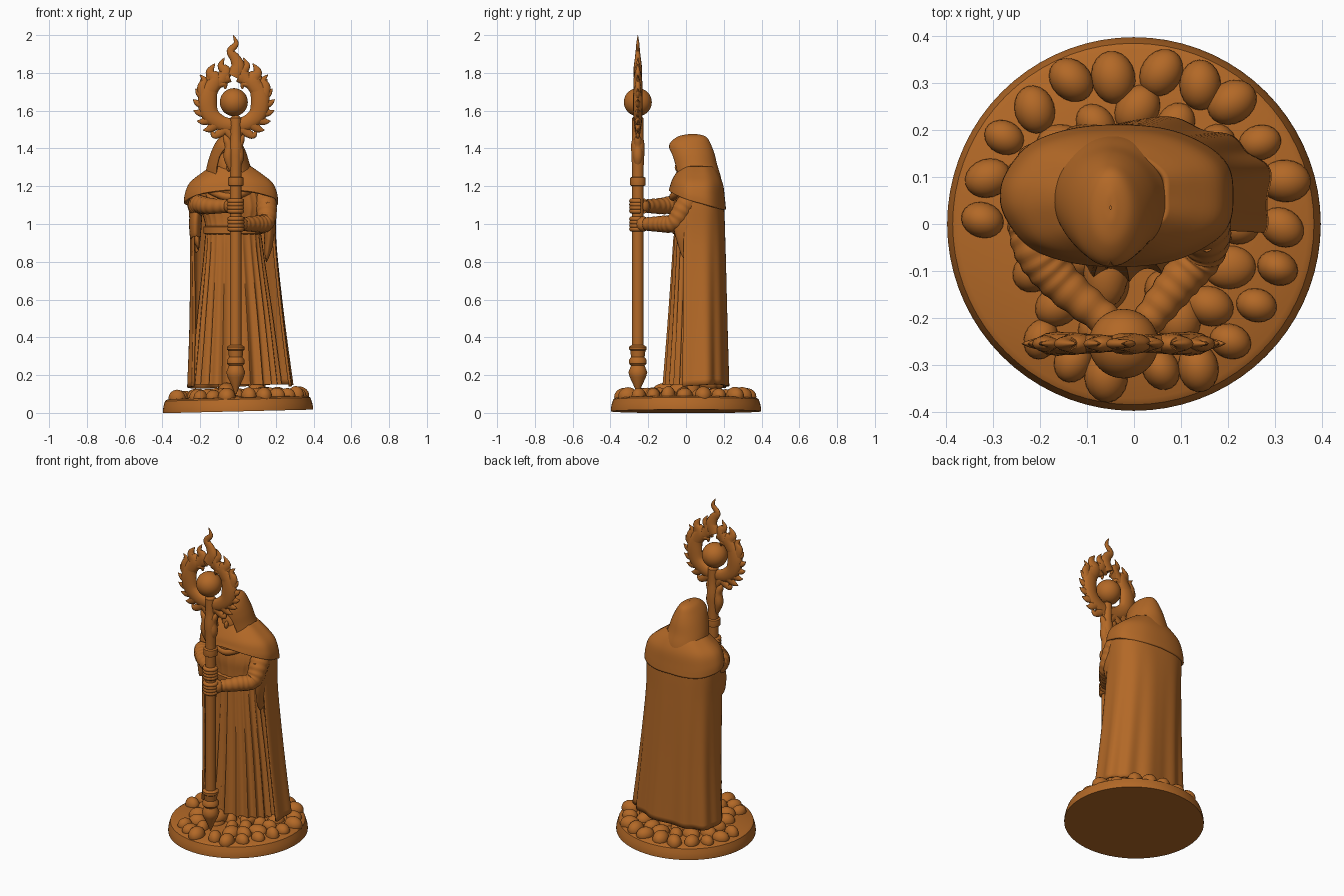
import bpy, bmesh, random
from math import sin, cos, pi, radians, copysign
from mathutils import Vector, Matrix

if "Cube" in bpy.data.objects:
    bpy.data.objects.remove(bpy.data.objects["Cube"])

random.seed(4)
mat = bpy.data.materials.new("bronze_brown")
mat.diffuse_color = (0.45, 0.14, 0.02, 1)
mat.use_nodes = True
mat.node_tree.nodes["Principled BSDF"].inputs["Base Color"].default_value = mat.diffuse_color
SX, SY = -0.012, -0.255          # staff axis


def finish(name, bm, thick=0, angle=50):
    bmesh.ops.recalc_face_normals(bm, faces=bm.faces)
    me = bpy.data.meshes.new(name)
    bm.to_mesh(me)
    bm.free()
    ob = bpy.data.objects.new(name, me)
    bpy.context.collection.objects.link(ob)
    me.materials.append(mat)
    bpy.ops.object.select_all(action='DESELECT')
    bpy.context.view_layer.objects.active = ob
    ob.select_set(True)
    bpy.ops.object.shade_smooth_by_angle(angle=radians(angle))
    if thick:
        m = ob.modifiers.new("thickness", 'SOLIDIFY')
        m.thickness = thick
        m.offset = 0
    return ob


def smooth(rows, n):
    """Catmull-Rom samples through tuples of any length."""
    out, last = [], len(rows) - 1
    for i in range(n + 1):
        u = i / n * last
        k = min(int(u), last - 1)
        t = u - k
        q = [rows[max(0, min(last, k + d))] for d in (-1, 0, 1, 2)]
        out.append([0.5 * (2*b + (c-a)*t + (2*a-5*b+4*c-d)*t*t + (3*b-a-3*c+d)*t**3)
                    for a, b, c, d in zip(*q)])
    return out


def skin(bm, grid, closed=True, cap=True):
    vs = [[bm.verts.new(p) for p in row] for row in grid]
    n = len(vs[0])
    for a, b in zip(vs, vs[1:]):
        for j in range(n if closed else n - 1):
            k = (j + 1) % n
            bm.faces.new((a[j], a[k], b[k], b[j]))
    if closed and cap:
        bm.faces.new(vs[0])
        bm.faces.new(vs[-1])


def tube(bm, pts, ref=(0, 1, 0), flat=1, n=24, seg=12, wrinkle=0, waves=8):
    """Tapered tube through (x, y, z, radius) points; flat squashes it along ref."""
    path = smooth(pts, n)
    grid = []
    for i, p in enumerate(path):
        t = Vector(path[min(i+1, n)][:3]) - Vector(path[max(i-1, 0)][:3])
        side = t.cross(Vector(ref)).normalized()
        up = side.cross(t).normalized()
        r = max(p[3], .001) + wrinkle * sin(i / n * waves * 2 * pi)
        grid.append([Vector(p[:3]) + side*r*cos(a) + up*r*flat*sin(a)
                     for a in (2*pi*j/seg for j in range(seg))])
    skin(bm, grid)


def lathe(bm, profile, x, y, seg=28):
    skin(bm, [[(x + r*cos(2*pi*j/seg), y + r*sin(2*pi*j/seg), z) for j in range(seg)]
              for r, z in profile])


def ball(bm, loc, scale, rot=0, sub=3):
    m = Matrix.Translation(loc) @ Matrix.Rotation(rot, 4, 'Z') @ Matrix.Diagonal((*scale, 1))
    return bmesh.ops.create_icosphere(bm, subdivisions=sub, radius=1, matrix=m)['verts']


def arc(cx, cy, rx, ry, a, p=1.0):
    """Superellipse point, angle measured from the back."""
    s, c = sin(a), cos(a)
    return cx + rx*copysign(abs(s)**p, s), cy + ry*copysign(abs(c)**p, c)


# Round base, very slightly tilted
bm = bmesh.new()
lathe(bm, [(.398, -.004), (.398, .01), (.393, .035), (.385, .06), (.372, .068), (.2, .078), (.01, .08)], 0, 0, 72)
bmesh.ops.rotate(bm, verts=bm.verts, matrix=Matrix.Rotation(-.024, 3, 'Y'))
bmesh.ops.translate(bm, verts=bm.verts, vec=(0, 0, .012))
finish("base_disc", bm, angle=35)

# Cobblestones in loose rings, with a bare patch at the front left
bm = bmesh.new()
for ring, count, size in ((.325, 22, .045), (.235, 16, .045), (.145, 10, .043), (.05, 4, .04)):
    for i in range(count):
        a = 2*pi*(i + random.uniform(-.15, .15))/count
        r = ring + random.uniform(-.012, .012)
        x, y = r*cos(a), r*sin(a)
        if x < -.22 and -.23 < y < -.06 or (x - SX)**2 + (y - SY)**2 < .002:
            continue
        s = size*random.uniform(.85, 1.15)
        ball(bm, (x, y, .085 + .024*x), (s*1.12, s*.92, random.uniform(.038, .05)), a + random.uniform(-.6, .6))
finish("cobblestones", bm, angle=60)

# Boots
bm = bmesh.new()
for x, y in ((-.06, -.1), (.1, -.02)):
    ball(bm, (x, y, .115), (.048, .08, .045))
    tube(bm, [(x, y + .05, .09, .045), (x, y + .05, .2, .045), (x, y + .05, .3, .04)], n=6)
finish("boots", bm)

# Pleated gown and torso
bm = bmesh.new()
grid = []
for z, cx, cy, rx, ry in smooth([(.15, -.01, .03, .225, .13), (.5, -.015, .035, .19, .115), (.95, -.025, .04, .145, .1),
                                 (1.1, -.03, .05, .17, .11), (1.22, -.035, .06, .13, .09)], 36):
    amp = .004 + .012*max(0, (.95 - z)/.8) if z < .95 else .002
    row = []
    for j in range(180):
        a = 2*pi*j/180
        w = amp*(1 - 1.7*abs(sin(11*a + .5*sin(3*a)))**.8 + .5)
        row.append((*arc(cx, cy, rx + w, ry + w, a), z))
    grid.append(row)
skin(bm, grid)
finish("pleated_gown", bm, angle=60)

# Belt
bm = bmesh.new()
skin(bm, [[(*arc(-.025, .04, .145 + d, .1 + d, 2*pi*j/48), z) for j in range(48)]
          for z, d in ((.945, 0), (.95, .012), (.985, .014), (.99, 0))])
finish("belt", bm)

# Long open cloak
bm = bmesh.new()
grid = []
for z, cx, cy, rx, ry in smooth([(.14, .012, .05, .27, .162), (.5, -.005, .05, .242, .156), (.9, -.025, .05, .222, .15),
                                 (1.14, -.03, .06, .22, .132), (1.22, -.03, .07, .18, .1)], 30):
    row = []
    f = max(0, 1.1 - z)
    for j in range(121):
        a = radians(108)*(j/60 - 1)
        w = .007*f*sin(a*11) + .005*f*sin(a*5 + 1)
        x, y = arc(cx, cy, rx + w, ry + w, a, .78)
        row.append((x, y, z + .012*f*sin(a*1.7)))
    grid.append(row)
skin(bm, grid, closed=False)
finish("cloak", bm, thick=.014)

# Shoulder mantle, hanging lower at the back
bm = bmesh.new()
grid = []
for z, rx, ry, drop in smooth([(1.3, .1, .085, 0), (1.262, .16, .11, .005), (1.225, .215, .13, .02), (1.195, .238, .139, .06),
                               (1.178, .242, .145, .1)], 18):
    grid.append([(*arc(-.034, .06, rx + .003*sin(7*a), ry, a, .88), z - drop*(.5 + .5*cos(a)) - .015*drop/.1*abs(sin(a)))
                 for a in (2*pi*j/96 for j in range(96))])
skin(bm, grid, cap=False)
finish("shoulder_mantle", bm, thick=.014)

# Hood with an open arched front
bm = bmesh.new()
grid = []
for z, cx, rx, cy, ry, opening in smooth([(1.18, -.04, .15, .07, .12, 152), (1.25, -.045, .125, .06, .118, 146),
                                          (1.31, -.05, .108, .045, .115, 146), (1.37, -.05, .09, .032, .113, 153),
                                          (1.42, -.05, .068, .022, .104, 178), (1.455, -.05, .042, .03, .075, 180),
                                          (1.468, -.05, .014, .035, .035, 180), (1.469, -.05, .001, .035, .004, 180)], 42):
    grid.append([(*arc(cx, cy, max(rx, .001), max(ry, .002), radians(min(opening, 180))*(j/36 - 1)), z) for j in range(73)])
skin(bm, grid, closed=False)
bmesh.ops.remove_doubles(bm, verts=bm.verts, dist=.0005)
finish("hood", bm, thick=.012)

# Face in the shade of the hood, and folded collar
bm = bmesh.new()
ball(bm, (-.05, .02, 1.3), (.062, .06, .09))
ball(bm, (-.05, -.042, 1.3), (.011, .018, .024), sub=2)
finish("shaded_face", bm)
bm = bmesh.new()
for k in range(3):
    z, w = 1.255 - .028*k, .1 + .02*k
    tube(bm, [(-.045 - w, .03, z, .014), (-.045 - w*.6, -.035, z - .03, .021), (-.045, -.052 - .008*k, z - .055, .022),
              (-.045 + w*.6, -.035, z - .03, .021), (-.045 + w, .03, z, .014)], ref=(0, 0, 1))
finish("collar_folds", bm)

# Arms with creased sleeves, hanging cuffs and gripping hands
for side, s, hz in (("left", -1, 1.095), ("right", 1, 1.0)):
    def X(d):
        return -.03 + s*d
    bm = bmesh.new()
    tube(bm, [(X(.16), .07, 1.16, .055), (X(.18), .0, 1.1, .056), (X(.175), -.06, hz + .01, .048),
              (X(.12), -.13, hz, .043), (SX + s*.035, -.215, hz, .034)], ref=(.3, 0, 1), n=72, seg=20, wrinkle=.0016, waves=13)
    finish(side + "_sleeve", bm, angle=70)
    low = .8 if s > 0 else .86
    bm = bmesh.new()
    tube(bm, [(X(.185), .03, 1.12, .09), (X(.195), .035, 1.02, .105), (X(.195), .03, .92, .085),
              (X(.185), .015, low + .04, .045), (X(.18), .01, low, .008)], ref=(1, 0, 0), flat=.32, seg=24)
    finish(side + "_hanging_cuff", bm)
    bm = bmesh.new()
    ball(bm, (SX + s*.026, SY + .026, hz), (.038, .038, .04))
    for k in range(4):
        z = hz + .018*(k - 1.5)
        pts = [(SX + .034*cos(a), SY + .034*sin(a), z, .0125) for a in (pi/2 - s*pi*.27*i for i in range(7))]
        tube(bm, pts, ref=(0, 0, 1), n=18, seg=10)
    finish(side + "_hand", bm)

# Turned staff
bm = bmesh.new()
lathe(bm, [(.004, .1), (.02, .14), (.043, .19), (.05, .215), (.042, .235), (.036, .25), (.047, .262), (.047, .28), (.036, .295),
           (.04, .33), (.046, .335), (.046, .35), (.031, .36), (.03, .7), (.03, 1.2), (.04, 1.205), (.042, 1.225), (.04, 1.245),
           (.03, 1.25), (.03, 1.29), (.034, 1.36), (.036, 1.42), (.03, 1.45), (.03, 1.5), (.03, 1.56), (.01, 1.58)], SX, SY)
finish("staff", bm, angle=40)

# Flaming staff head: crescent arms, licking flames, spikes and horns
CX, CZ = -.022, 1.64
bm = bmesh.new()


def flame(pts, flat=.58, n=18):
    tube(bm, [(CX + x, SY, CZ + z, r) for x, z, r in pts], flat=flat, n=n)


for s in (-1, 1):
    flame([(0, -.12, .035), (s*.07, -.105, .04), (s*.125, -.06, .046), (s*.14, .01, .05), (s*.125, .075, .044),
           (s*.08, .12, .037), (s*.025, .145, .034)], .52, 36)
    flame([(s*.14, .05, .04), (s*.1, .12, .04), (s*.125, .165, .024), (s*.1, .21, .002)])
    flame([(s*.07, .12, .035), (s*.045, .165, .032), (s*.068, .2, .018), (s*.05, .24, .002)])
    flame([(s*.15, .02, .035), (s*.165, .08, .03), (s*.155, .12, .018), (s*.18, .15, .002)])
    flame([(0, -.19, .024), (s*.04, -.14, .026), (s*.075, -.16, .022), (s*.105, -.17, .017), (s*.12, -.14, .002)])
    flame([(s*.012, -.36, .01), (s*.028, -.29, .026), (s*.024, -.23, .024), (s*.04, -.19, .018), (s*.055, -.165, .002)], 1)
    flame([(s*.1, .06, .014), (s*.085, .095, .018), (s*.05, .1, .016), (s*.045, .075, .004)], .9)
    for k in range(7):
        a = -.85 + .27*k
        d = Vector((s*cos(a), sin(a)))
        t = Vector((-s*sin(a), cos(a)))
        p, q, r = d*.15, d*.19 + t*.008, d*.215 + t*.028
        flame([(*p, .03), (*q, .019), (*r, .002)], n=8)
flame([(0, .14, .04), (.022, .19, .038), (.008, .235, .028), (-.018, .275, .02), (.012, .315, .014), (-.004, .36, .002)], n=30)
finish("flame_head", bm)

# Orb
bm = bmesh.new()
ball(bm, (CX, SY, 1.645), (.074, .074, .074), sub=4)
finish("orb", bm)
